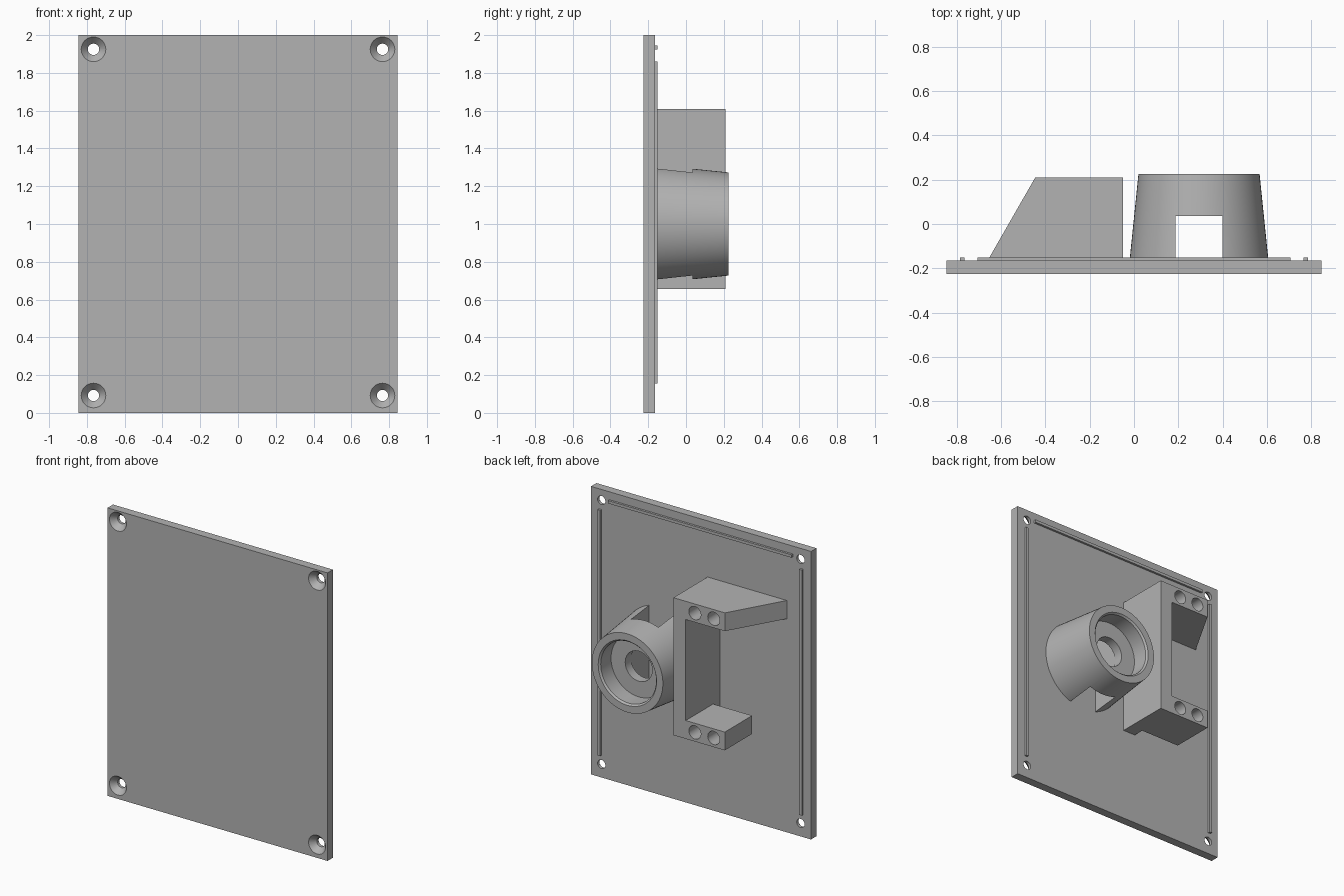
import bpy
import bmesh
import math

if "Cube" in bpy.data.objects:
    bpy.data.objects.remove(bpy.data.objects["Cube"])

grey = bpy.data.materials.new("plain grey")
grey.use_nodes = True
COLOUR = (0.45, 0.45, 0.45, 1)
grey.diffuse_color = COLOUR
grey.node_tree.nodes["Principled BSDF"].inputs["Base Color"].default_value = COLOUR

FRONT, BACK = -0.225, -0.165      # faces of the panel
RIM, REAR = 0.225, 0.21           # rear ends of socket and bracket


def prism(name, outline, z0, z1):
    """Extrude an x, y outline from z0 to z1."""
    bm = bmesh.new()
    face = bm.faces.new([bm.verts.new((x, y, z0)) for x, y in outline])
    top = bmesh.ops.extrude_face_region(bm, geom=[face])["geom"]
    moved = [v for v in top if isinstance(v, bmesh.types.BMVert)]
    bmesh.ops.translate(bm, verts=moved, vec=(0, 0, z1 - z0))
    bmesh.ops.recalc_face_normals(bm, faces=bm.faces)
    mesh = bpy.data.meshes.new(name)
    bm.to_mesh(mesh)
    bm.free()
    mesh.materials.append(grey)
    obj = bpy.data.objects.new(name, mesh)
    bpy.context.collection.objects.link(obj)
    return obj


def box(name, x0, x1, y0, y1, z0, z1):
    return prism(name, [(x0, y0), (x1, y0), (x1, y1), (x0, y1)], z0, z1)


def cone(name, x, z, y0, y1, r0, r1, sides=64):
    """Round part along y, radius r0 at y0 and r1 at y1."""
    bpy.ops.mesh.primitive_cone_add(
        vertices=sides, radius1=r0, radius2=r1, depth=y1 - y0,
        location=(x, (y0 + y1) / 2, z), rotation=(-math.pi / 2, 0, 0))
    obj = bpy.context.object
    obj.name = name
    obj.data.materials.append(grey)
    return obj


def combine(obj, other, operation="DIFFERENCE"):
    """Apply a boolean and drop the second object."""
    mod = obj.modifiers.new("boolean", "BOOLEAN")
    mod.operation = operation
    mod.solver = "EXACT"
    mod.object = other
    bpy.context.view_layer.objects.active = obj
    bpy.ops.object.modifier_apply(modifier=mod.name)
    bpy.data.objects.remove(other)


def smooth(obj):
    bpy.ops.object.select_all(action="DESELECT")
    obj.select_set(True)
    bpy.context.view_layer.objects.active = obj
    bpy.ops.object.shade_smooth_by_angle(angle=math.radians(30))


# Panel with countersunk corner holes
panel = box("panel", -0.845, 0.845, FRONT, BACK, 0, 2)
for x in (-0.765, 0.765):
    for z in (0.092, 1.925):
        combine(panel, cone("hole_cutter", x, z, FRONT - 0.1, 0, 0.03, 0.03, 32))
        combine(panel, cone("sink_cutter", x, z, FRONT - 0.01, -0.185, 0.074, 0.03, 32))
smooth(panel)

# Locating ribs on the sides and top
for side, x in (("right", -0.775), ("left", 0.775)):
    box(side + "_rib", x - 0.01, x + 0.01, BACK, -0.15, 0.155, 1.86)
box("top_rib", -0.705, 0.705, BACK, -0.15, 1.925, 1.945)

# Tapered round socket with a stepped bore and a slot from top to bottom
SX, SZ = 0.293, 1.0
socket = cone("socket", SX, SZ, BACK, RIM, 0.313, 0.273)
combine(socket, cone("bore_cutter", SX, SZ, 0.1, RIM + 0.1, 0.213, 0.213))
combine(socket, cone("chamfer_cutter", SX, SZ, RIM - 0.012, RIM + 0.012, 0.213, 0.235))
combine(socket, cone("core_cutter", SX, SZ, 0.0, 0.15, 0.104, 0.104))
combine(socket, box("slot_cutter", SX - 0.105, SX + 0.105, BACK - 0.1, 0.035, 0.5, 1.5))
smooth(socket)

# Bracket: spine, tapered upper arm and short lower arm
LOW, HIGH, ARM = 0.655, 1.61, 0.127
bracket = box("bracket", -0.145, -0.05, BACK, REAR, LOW, HIGH)
upper = prism("upper_arm", [(-0.05, BACK), (-0.66, BACK), (-0.445, REAR), (-0.05, REAR)],
              HIGH - ARM, HIGH)
lower = box("lower_arm", -0.445, -0.05, -0.09, REAR, LOW, LOW + ARM)
for arm in (upper, lower):
    combine(bracket, arm, "UNION")

# Blind screw holes in both arms
for x in (-0.215, -0.36):
    for z in (LOW + ARM / 2, HIGH - ARM / 2):
        combine(bracket, cone("screw_cutter", x, z, 0.03, REAR + 0.1, 0.046, 0.046, 32))
smooth(bracket)
